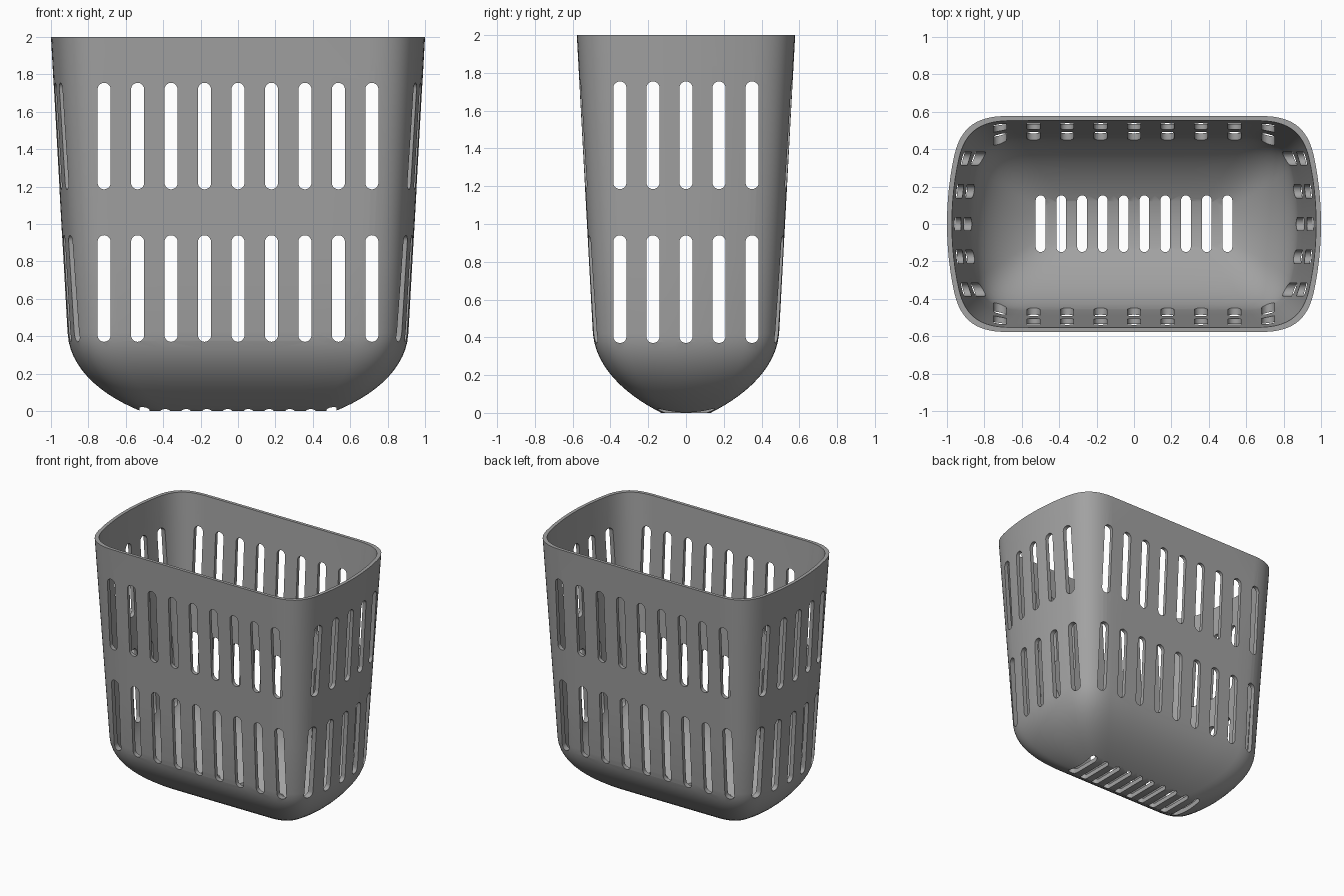
import bpy, bmesh, math
from mathutils import Vector
from mathutils.geometry import interpolate_bezier

if "Cube" in bpy.data.objects:
    bpy.data.objects.remove(bpy.data.objects["Cube"])

grey = bpy.data.materials.new("grey plastic")
grey.use_nodes = True
colour = (0.36, 0.36, 0.36, 1)
grey.diffuse_color = colour
grey.node_tree.nodes["Principled BSDF"].inputs["Base Color"].default_value = colour


def finish(name, bm):
    bmesh.ops.recalc_face_normals(bm, faces=bm.faces)
    mesh = bpy.data.meshes.new(name)
    bm.to_mesh(mesh)
    bm.free()
    mesh.materials.append(grey)
    obj = bpy.data.objects.new(name, mesh)
    bpy.context.collection.objects.link(obj)
    return obj


def bezier(points, count):
    return interpolate_bezier(*[Vector(p) for p in points], count)


# Rim outline: bowed short sides, rounded corners, nearly flat long sides
HALF_Y = 0.578
quarter = bezier([(1, 0, 0), (1, .13, 0), (.985, .26, 0), (.96, .37, 0)], 7)
quarter += bezier([(.96, .37, 0), (.93, .50, 0), (.86, .572, 0), (.70, .577, 0)], 12)[1:]
quarter += [Vector((x, HALF_Y, 0)) for x in (.45, .2)]
half = quarter + [Vector((0, HALF_Y, 0))] + [Vector((-p.x, p.y, 0)) for p in reversed(quarter)]
outline = half + [Vector((p.x, -p.y, 0)) for p in reversed(half[1:-1])]


# Wall profile as (half width, half depth, height), from floor to rim
def wall(bowl, rim):
    curve = bezier(bowl, 14)
    return curve + [curve[-1].lerp(Vector(rim), i / 4) for i in range(1, 5)]


outer = wall([(.52, .13, 0), (.72, .29, .08), (.90, .475, .22), (.912, .493, .42)],
             (1, HALF_Y, 2))
inner = wall([(.51, .12, .035), (.70, .27, .11), (.865, .44, .25), (.878, .462, .43)],
             (.974, .553, 2))

# Basket shell: outer skin up, over the rim, inner skin down
bm = bmesh.new()
rings = [[bm.verts.new((p.x * s.x, p.y * s.y / HALF_Y, s.z)) for p in outline]
         for s in outer + inner[::-1]]
for a, b in zip(rings, rings[1:]):
    for i in range(len(a)):
        j = (i + 1) % len(a)
        bm.faces.new((a[i], a[j], b[j], b[i]))
bm.faces.new(rings[0])
bm.faces.new(rings[-1])
basket = finish("basket", bm)


# Round-ended slot prisms; place() turns (across, along, depth) into x, y, z
def slots(name, centres, spans, radius, depths, place):
    bm = bmesh.new()
    for c in centres:
        for low, high in spans:
            loop = []
            for end, start in ((high - radius, 0), (low + radius, math.pi)):
                for k in range(11):
                    a = start + math.pi * k / 10
                    loop.append((c + radius * math.cos(a), end + radius * math.sin(a)))
            near, far = [[bm.verts.new(place(u, v, d)) for u, v in loop] for d in depths]
            bm.faces.new(near)
            bm.faces.new(far)
            for i in range(len(loop)):
                j = (i + 1) % len(loop)
                bm.faces.new((near[i], near[j], far[j], far[i]))
    cutter = finish(name, bm)
    cutter.hide_render = True
    return cutter


def row(count, pitch):
    return [(i - (count - 1) / 2) * pitch for i in range(count)]


tiers = [(.37, .94), (1.185, 1.755)]
cutters = [
    slots("long_side_slots", row(9, .179), tiers, .035, (-1, 1), lambda u, v, d: (u, d, v)),
    slots("short_side_slots", row(5, .175), tiers, .035, (-1.2, 1.2), lambda u, v, d: (d, u, v)),
    slots("floor_slots", row(10, .111), [(-.15, .153)], .026, (-.2, .3), lambda u, v, d: (u, v, d)),
]

# Cut the slots, then drop the cutters
bpy.ops.object.select_all(action="DESELECT")
bpy.context.view_layer.objects.active = basket
basket.select_set(True)
for cutter in cutters:
    mod = basket.modifiers.new(cutter.name, "BOOLEAN")
    mod.operation = "DIFFERENCE"
    mod.solver = "EXACT"
    mod.object = cutter
    bpy.ops.object.modifier_apply(modifier=mod.name)
    bpy.data.objects.remove(cutter)
bpy.ops.object.shade_smooth_by_angle(angle=math.radians(30))
